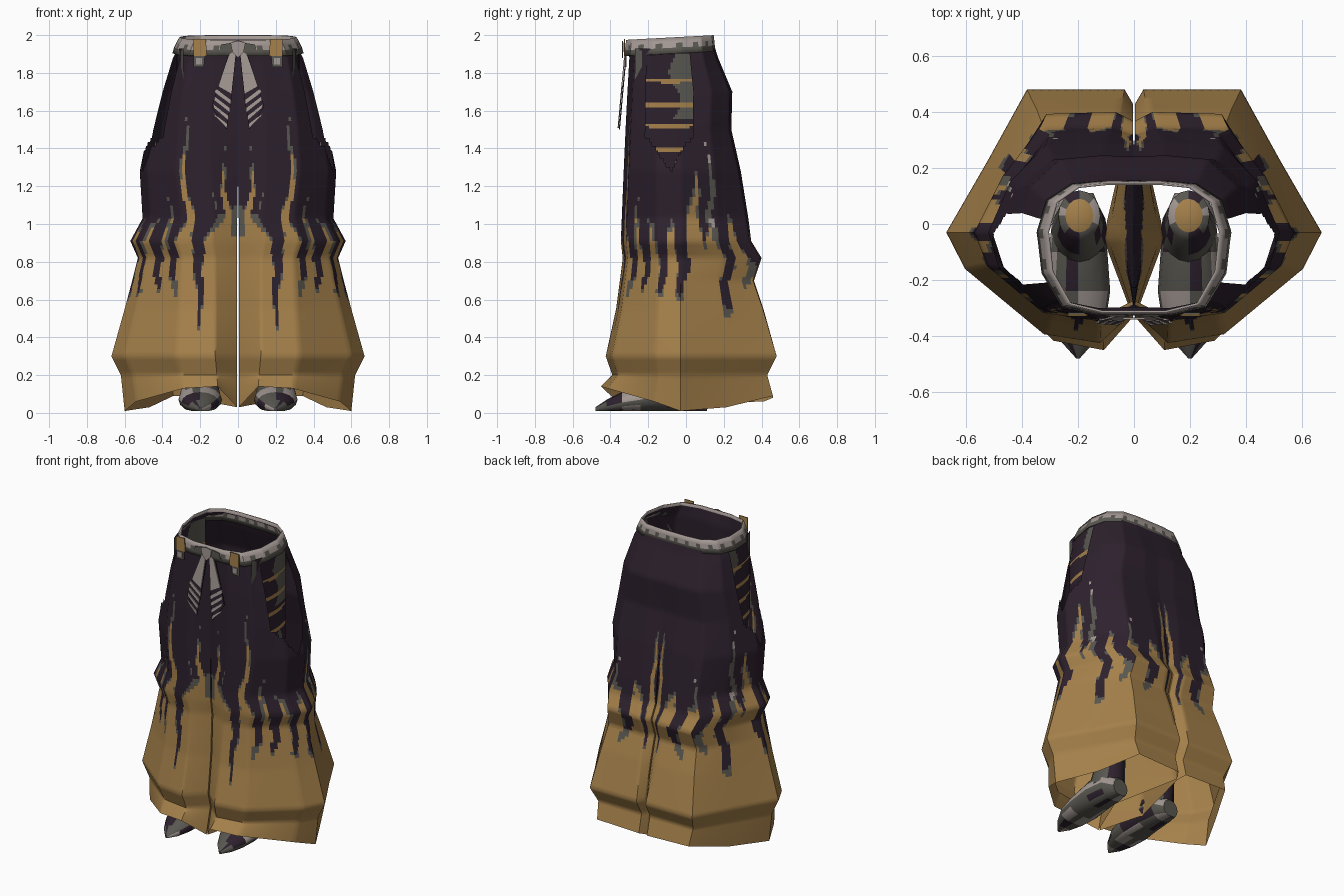
import bpy, bmesh, math
from mathutils import Vector

cube = bpy.data.objects.get("Cube")
if cube:
    bpy.data.objects.remove(cube, do_unlink=True)


def material(name, colour):
    mat = bpy.data.materials.new(name)
    mat.use_nodes = True
    mat.diffuse_color = (*colour, 1)
    mat.node_tree.nodes["Principled BSDF"].inputs["Base Color"].default_value = (*colour, 1)
    return mat


MATERIALS = [
    material("dark purple cloth", (.026, .015, .026)),
    material("ochre cloth", (.38, .22, .07)),
    material("ash grey", (.10, .095, .08)),
    material("pale grey", (.36, .31, .29)),
]
PURPLE, OCHRE, ASH, PALE = range(len(MATERIALS))


def finish(name, bm, angle=40, thickness=0):
    """Turn a half model into a mirrored, shaded object."""
    mesh = bpy.data.meshes.new(name)
    bmesh.ops.recalc_face_normals(bm, faces=bm.faces)
    bm.to_mesh(mesh)
    bm.free()
    for mat in MATERIALS:
        mesh.materials.append(mat)
    obj = bpy.data.objects.new(name, mesh)
    bpy.context.collection.objects.link(obj)
    bpy.ops.object.select_all(action="DESELECT")
    obj.select_set(True)
    bpy.context.view_layer.objects.active = obj
    bpy.ops.object.shade_smooth_by_angle(angle=math.radians(angle))
    if thickness:
        solid = obj.modifiers.new("thickness", "SOLIDIFY")
        solid.thickness = thickness
    obj.modifiers.new("mirror", "MIRROR").merge_threshold = .0005
    return obj


def interpolate(keys, value):
    for (a, low), (b, high) in zip(keys, keys[1:]):
        if value <= b:
            return low + (high - low) * max(0, value - a) / (b - a)
    return keys[-1][1]


def add_grid(bm, rows, rule):
    """Skin rows of points; rule(row, column, centre) gives a colour or None."""
    verts = [[bm.verts.new(p) for p in row] for row in rows]
    for r in range(len(rows) - 1):
        for c in range(len(rows[r]) - 1):
            quad = [verts[r][c], verts[r][c + 1], verts[r + 1][c + 1], verts[r + 1][c]]
            centre = sum((v.co for v in quad), Vector()) / len(quad)
            colour = rule(r, c, centre)
            if colour is not None:
                bm.faces.new(quad).material_index = colour
    bmesh.ops.delete(bm, geom=[v for v in bm.verts if not v.link_faces], context="VERTS")


# Trouser outline: height, half width, front, back
PROFILE = [
    (1.97, .31, -.31, .14), (1.88, .36, -.30, .17), (1.7, .42, -.31, .245),
    (1.5, .475, -.32, .24), (1.28, .52, -.33, .29), (1.03, .505, -.34, .33),
    (.91, .57, -.345, .345), (.82, .53, -.335, .4), (.7, .56, -.35, .36),
    (.55, .6, -.37, .41), (.3, .67, -.425, .48), (.2, .62, -.39, .43), (.1, .6, -.45, .46),
]
# Half cross-section from front centre round the side to back centre
WAIST_X = [0, .36, .74, .95, 1, .9, .64, .32, 0]
HEM_X = [0, .18, .48, .9, 1, .78, .57, .05, 0]
WAIST_Y = [1, 1, .9, .5, 0, .62, .94, 1, 1]
HEM_Y = [.72, 1, .92, .33, 0, .5, 1, 1, .9]
HEM_Z = [.03, .14, .13, .06, .01, .03, .09, .08, .06, .05, .03]
SIDE_Y, CROTCH, FINE = -.03, 1.28, 12


def section(z, width, front, back):
    t = min(1, (PROFILE[0][0] - z) / 1.6)
    ring = []
    for c in range(len(WAIST_X)):
        reach = (front if c < 4 else back) - SIDE_Y
        x = width * (WAIST_X[c] * (1 - t) + HEM_X[c] * t)
        y = SIDE_Y + reach * (WAIST_Y[c] * (1 - t) + HEM_Y[c] * t)
        if z < CROTCH:
            x = max(x, .004)
        ring.append(Vector((x, y, z)))
    # Inner leg wall
    gap = max(0, CROTCH - z) * .09
    ring += [Vector((gap + ring[0].x, -.05, z)), ring[0].copy()]
    return ring


def refine(ring):
    points = [a.lerp(b, i / FINE) for a, b in zip(ring, ring[1:]) for i in range(FINE)]
    return points + [ring[-1]]


controls = [section(*key) for key in PROFILE]
for point, z in zip(controls[-1], HEM_Z):
    point.z = z
for point in controls[0]:
    point.z += .05 * point.y

# Height of the ochre flames around the leg, then grey wisps above their tips
FLAMES = [
    (0, .95), (.25, .93), (.38, 1.1), (.48, 1.4), (.62, 1.02), (1, .96), (1.25, .9),
    (1.36, .62), (1.5, .4), (1.58, .62), (1.64, .95), (1.78, 1.4), (1.92, .98), (2.06, .9),
    (2.15, .6), (2.25, .62), (2.35, 1.05), (2.46, .9), (2.52, .6), (2.65, .65), (2.78, 1),
    (2.92, .88), (3.02, .6), (3.3, .62), (3.45, .95), (3.75, .98), (3.85, .58), (4.1, .6),
    (4.2, .92), (4.42, 1.3), (4.6, .85), (4.8, .98), (4.98, .85), (5.05, .5), (5.25, .52),
    (5.32, .95), (5.5, 1.05), (5.7, .65), (5.9, .68), (6.05, .95), (6.3, .93), (6.42, .62),
    (6.6, .65), (6.75, 1.02), (6.95, .95), (7.1, .6), (7.35, .62), (7.5, .95), (7.75, 1.35),
    (7.9, .95), (8, .9), (8.5, .7), (9, 1), (9.5, .7), (10, .95),
]
WISPS = [(.9, 1.2), (1.78, 1.62), (4.85, 1.45), (6.1, 1.2)]


def cloth_colour(s, z):
    s += .06 * math.sin(14 * z) + .03 * math.sin(31 * z)
    edge = interpolate(FLAMES, s)
    if z < edge:
        return OCHRE
    blotch = math.sin(9 * s) + math.sin(13 * z + 3 * s)
    if z < edge + .03 + max(0, blotch) * .07:
        return ASH
    for middle, tip in WISPS:
        if z > .95 and abs(s - middle) < (tip - z) * .25 and abs(s - middle) < .09:
            return PALE if middle > 4 and blotch > 0 else ASH
    return PURPLE


rows = []
for upper, lower in zip(controls, controls[1:]):
    steps = max(2, math.ceil((upper[0].z - lower[0].z) / .024))
    rows += [refine([a.lerp(b, i / steps) for a, b in zip(upper, lower)]) for i in range(steps)]
rows.append(refine(controls[-1]))


def trouser_rule(r, c, centre):
    s, z = (c + .5) / FINE, centre.z
    if z > CROTCH:
        if s > 8:
            return None
        # Open side slit
        spread = min(1, (z - CROTCH) / .2)
        if z < 1.91 and 3.6 - 1.05 * spread < s < 3.6 + .85 * spread:
            return None
    return cloth_colour(s, z)


bm = bmesh.new()
add_grid(bm, rows, trouser_rule)
finish("wide_trousers", bm, 50)


# Striped lining behind each side slit
def lining_rule(r, c, p):
    for z in (1.76, 1.63, 1.52, 1.39):
        if abs(p.z - z - .1 * (p.y + .1) ** 2) < .013 - .03 * abs(p.y + .08):
            return OCHRE
    wave = math.sin(11 * p.z) + math.sin(25 * p.y + 2)
    if p.y > -.06 + .03 * math.sin(20 * p.z) and p.z > 1.55 or wave > 1.55:
        return ASH
    return PURPLE


lining = []
for i in range(53):
    z = 1.93 - .0125 * i
    ys = [-.27 + .0125 * j for j in range(29)]
    lining.append([(.325 - (y + .08) ** 2, y, z) for y in ys])
bm = bmesh.new()
add_grid(bm, lining, lining_rule)
finish("slit_lining", bm)

# Waistband
top = refine(controls[0][:9])
band = []
for drop, scale in ((0, 1.0), (.03, 1.05), (.055, 1.09), (.085, 1.12)):
    ring = [(p.x * scale, -.08 + (p.y + .08) * (1.03 + drop * .5), 1.992 + .055 * p.y - drop)
            for p in top]
    band.append(ring)
bm = bmesh.new()
add_grid(bm, band, lambda r, c, p: ASH if r == 2 or r == 1 and math.sin(c * .7) > .5 else PALE)
finish("waistband", bm, thickness=.008)


def plate(name, outline, depth, colour, lean=0):
    """Thin upright plate from an x, z outline."""
    bm = bmesh.new()
    face = bm.faces.new([bm.verts.new((x, depth - lean * (1.92 - z), z)) for x, z in outline])
    face.material_index = colour
    result = bmesh.ops.extrude_face_region(bm, geom=[face])
    for v in [g for g in result["geom"] if isinstance(g, bmesh.types.BMVert)]:
        v.co.y += .006
    for f in bm.faces:
        f.material_index = colour
    return finish(name, bm)


# Belt loops and their small buckles
plate("belt_loop", [(.17, 1.98), (.235, 1.98), (.235, 1.89), (.165, 1.89)], -.328, OCHRE)
plate("belt_buckle", [(.175, 1.89), (.235, 1.89), (.235, 1.83), (.18, 1.83)], -.322, ASH)
plate("buckle_face", [(.19, 1.88), (.222, 1.88), (.222, 1.845), (.19, 1.845)], -.326, PALE)

# Knot and hanging sash ends
plate("sash_knot", [(0, 1.97), (.04, 1.96), (.03, 1.91), (0, 1.88)], -.34, PALE)
plate("sash_bow", [(.03, 1.96), (.09, 1.95), (.1, 1.91), (.02, 1.92)], -.33, ASH)
tail = [(.008, 1.92), (.05, 1.9), (.14, 1.62), (.06, 1.5), (.035, 1.66)]
plate("sash_tail", tail, -.318, PURPLE, .09)
plate("sash_upper", [(.01, 1.92), (.045, 1.9), (.105, 1.73), (.035, 1.69)], -.325, PALE, .09)
for i in range(4):
    z, x = 1.655 - i * .042, .036 + i * .007
    stripe = [(x, z), (x, z - .022), (.125, z + .043), (.118 + i * .006, z + .062)]
    plate("sash_stripe", stripe, -.325, PALE, .09)


# Boots: pointed foot lofted along its length, shaft lofted upwards
def boot_rule(r, c, p):
    wave = math.sin(45 * p.x + 1) + math.sin(37 * p.y) + math.sin(51 * p.z + 2)
    return PALE if wave > 1 else PURPLE if wave < -1 else ASH


ANGLES = [math.tau * i / 16 for i in range(17)]
FOOT = [(-.48, .006, .03), (-.42, .06, .07), (-.34, .1, .11), (-.24, .115, .14),
        (-.1, .105, .2), (.03, .09, .2), (.11, .055, .12)]
SHAFT = [(.12, .10, .13, -.03), (.25, .085, .11, 0), (.38, .075, .09, .03), (.4, .05, .06, .03)]


def oval(place):
    return [place(math.cos(a), math.sin(a)) for a in ANGLES]


foot = [oval(lambda u, v: (.2 + u * w, y, max(.01, .01 + h * (.5 + v * .5) - .01)))
        for y, w, h in FOOT]
shaft = [oval(lambda u, v: (.195 + u * w, y + v * d, z)) for z, w, d, y in SHAFT]
for name, loft in (("boot_foot", foot), ("boot_shaft", shaft)):
    bm = bmesh.new()
    add_grid(bm, loft, boot_rule)
    bmesh.ops.remove_doubles(bm, verts=bm.verts, dist=.0005)
    caps = bmesh.ops.holes_fill(bm, edges=[e for e in bm.edges if e.is_boundary])
    for face in caps["faces"]:
        face.material_index = OCHRE if name == "boot_shaft" else ASH
    finish(name, bm)
